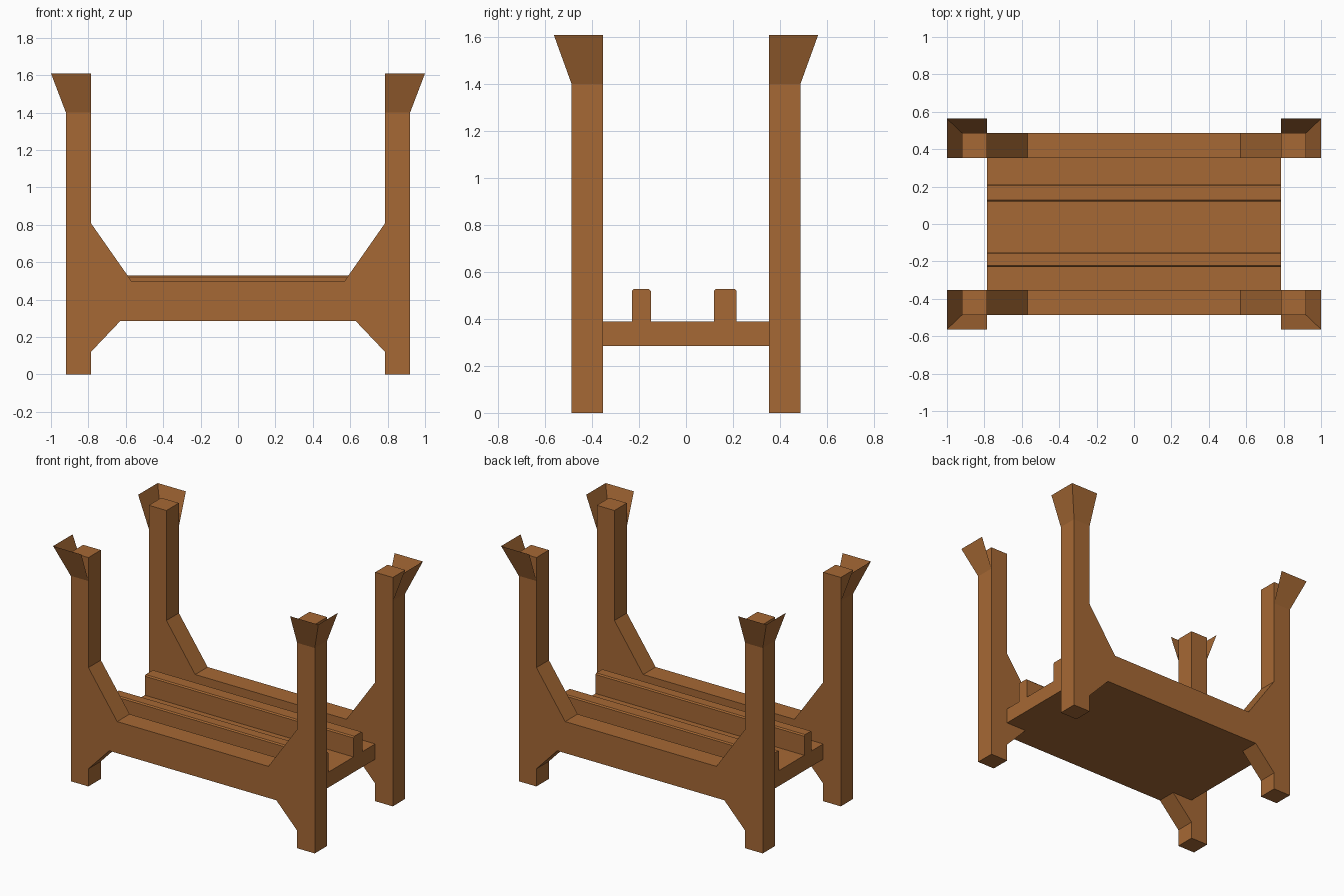
import bpy, bmesh

if "Cube" in bpy.data.objects:
    bpy.data.objects.remove(bpy.data.objects["Cube"])

wood = bpy.data.materials.new("wood")
wood.diffuse_color = (0.38, 0.14, 0.035, 1)
wood.use_nodes = True
wood.node_tree.nodes["Principled BSDF"].inputs["Base Color"].default_value = wood.diffuse_color

XI, XO = 0.787, 0.92      # inner and outer post faces along x
YI, YO = 0.353, 0.487     # inner and outer post faces along y


def finish(name, bm):
    mesh = bpy.data.meshes.new(name)
    bm.to_mesh(mesh)
    bm.free()
    mesh.materials.append(wood)
    obj = bpy.data.objects.new(name, mesh)
    bpy.context.collection.objects.link(obj)
    return obj


def prism(name, points, offset):
    """Extrude a closed outline of 3D points along an offset."""
    bm = bmesh.new()
    face = bm.faces.new([bm.verts.new(p) for p in points])
    ext = bmesh.ops.extrude_face_region(bm, geom=[face])
    verts = [v for v in ext["geom"] if isinstance(v, bmesh.types.BMVert)]
    bmesh.ops.translate(bm, verts=verts, vec=offset)
    bmesh.ops.recalc_face_normals(bm, faces=bm.faces)
    return finish(name, bm)


# Side frames: two posts, a rail and its angled braces in one outline
half = [(0.63, 0.285), (XI, 0.12), (XI, 0), (XO, 0), (XO, 1.56),
        (XI, 1.56), (XI, 0.81), (0.57, 0.50)]
outline = half + [(-x, z) for x, z in reversed(half)]
for name, y in (("front_side_frame", -YO), ("back_side_frame", YI)):
    prism(name, [(x, y, z) for x, z in outline], (0, YO - YI, 0))

# Platform and the two lengthwise ridges with softened top edges
def lengthwise(name, profile):
    prism(name, [(-XI, y, z) for y, z in profile], (2 * XI, 0, 0))


lengthwise("platform", [(-YI, 0.285), (YI, 0.285), (YI, 0.39), (-YI, 0.39)])
for name, a, b in (("front_ridge", -0.23, -0.15), ("back_ridge", 0.12, 0.215)):
    lengthwise(name, [(a, 0.385), (b, 0.385), (b, 0.52), (b - 0.008, 0.528),
                      (a + 0.008, 0.528), (a, 0.52)])

# Flared corner guides: two thin sloping panels on the outside of each post
for side, sx in (("left", -1), ("right", 1)):
    for end, sy in (("front", -1), ("back", 1)):
        bm = bmesh.new()
        low = [(XI, YO), (XO, YO), (XO, YI)]
        high = [(XI, 0.563), (1.0, 0.563), (1.0, YI)]
        lo = [bm.verts.new((sx * x, sy * y, 1.40)) for x, y in low]
        hi = [bm.verts.new((sx * x, sy * y, 1.61)) for x, y in high]
        for i in range(2):
            loop = [lo[i], hi[i], hi[i + 1], lo[i + 1]]
            bm.faces.new(loop if sx * sy > 0 else loop[::-1])
        finish(f"{end}_{side}_flared_guide", bm)
